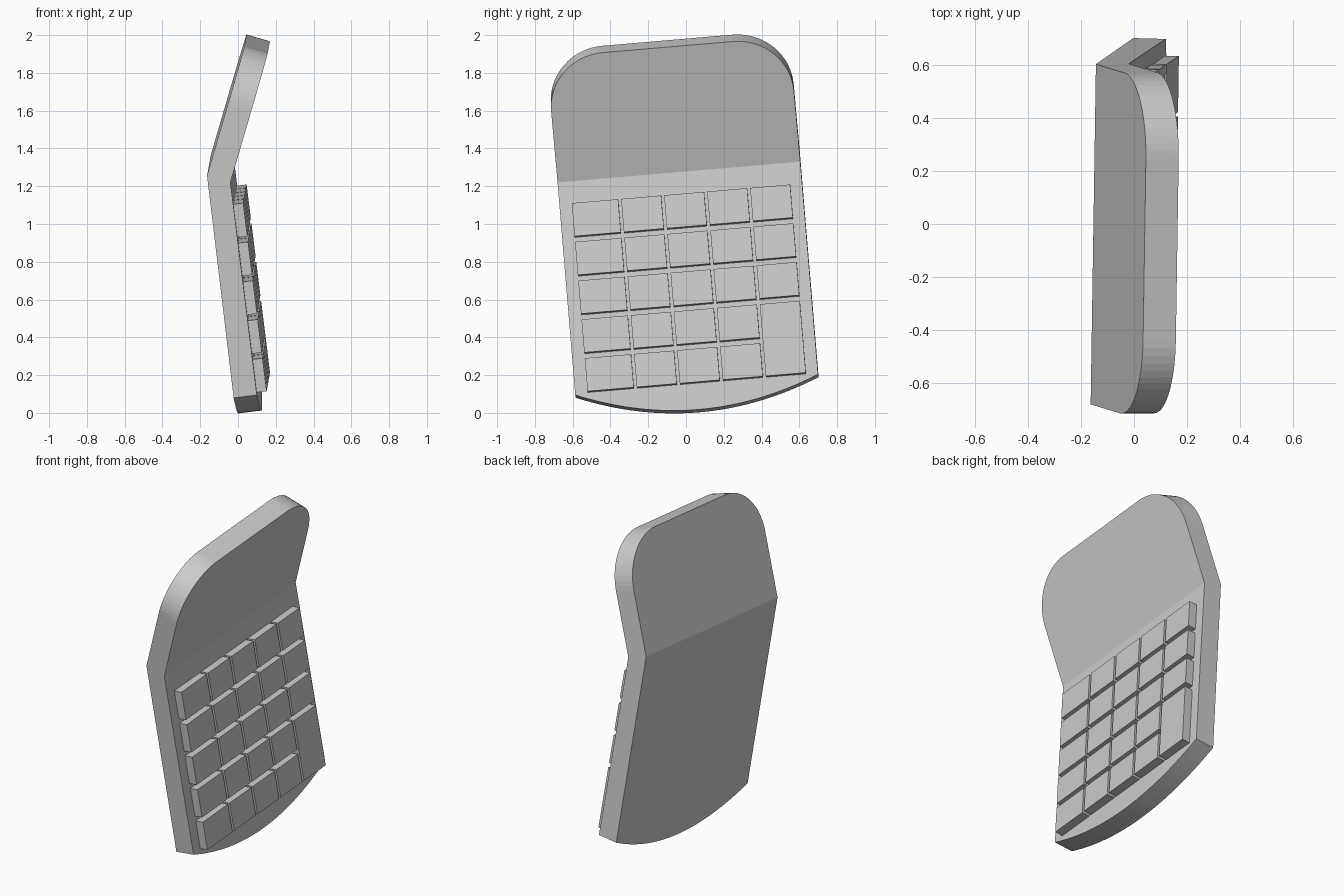
import bpy, bmesh
from math import sin, cos, pi, radians
from mathutils import Vector, Matrix

cube = bpy.data.objects.get("Cube")
if cube:
    bpy.data.objects.remove(cube, do_unlink=True)

grey = bpy.data.materials.new("plain grey")
grey.use_nodes = True
colour = (0.6, 0.6, 0.6, 1)
grey.diffuse_color = colour
grey.node_tree.nodes["Principled BSDF"].inputs["Base Color"].default_value = colour

# Local frame: u across, v up the keypad, n out of the keypad face
u = Vector((0.0155, 0.996, 0.085)).normalized()
n = u.cross(Vector((-0.123, -0.088, 0.988))).normalized()
v = n.cross(u)
fold = Vector((-0.03, -0.0375, 1.275))
frame = Matrix((u, v, n)).transposed().to_4x4()
frame.translation = fold

HALF, LOWER, UPPER = 0.645, 1.138, 0.692
RADIUS, SAG, THICK = 0.30, 0.133, 0.129
BEND = radians(23.3)


def make_object(name, bm):
    bmesh.ops.recalc_face_normals(bm, faces=bm.faces)
    mesh = bpy.data.meshes.new(name)
    bm.to_mesh(mesh)
    bm.free()
    mesh.materials.append(grey)
    obj = bpy.data.objects.new(name, mesh)
    obj.matrix_world = frame
    bpy.context.collection.objects.link(obj)
    return obj


def place(x, s, depth):
    """Point on the bent sheet: s runs up from the fold, depth goes backwards."""
    a = BEND if s >= 0 else 0
    return Vector((x, s * cos(a) + depth * sin(a), s * sin(a) - depth * cos(a)))


# Bent body: rounded upper panel, straight-sided lower panel with curved foot
STEPS = 16
right_corner = [(HALF - RADIUS + RADIUS * cos(i / STEPS * pi / 2),
                 UPPER - RADIUS + RADIUS * sin(i / STEPS * pi / 2)) for i in range(STEPS + 1)]
left_corner = [(-x, s) for x, s in reversed(right_corner)]
upper = [(HALF, 0)] + right_corner + left_corner + [(-HALF, 0)]
foot = []
for i in range(2 * STEPS + 1):
    t = i / STEPS - 1
    foot.append((t * HALF, -LOWER - SAG * (1 - t * t)))
outline = upper + foot

bm = bmesh.new()
front = [bm.verts.new(place(x, s, 0)) for x, s in outline]
back = [bm.verts.new(place(x, s, THICK if s >= 0 else 0.124)) for x, s in outline]
k = len(upper)
for side in (front, back):
    bm.faces.new(side[:k])
    bm.faces.new([side[0]] + side[k - 1:])
for i in range(len(outline)):
    j = (i + 1) % len(outline)
    bm.faces.new((front[i], front[j], back[j], back[i]))
make_object("body", bm)


# Keys: five columns with a wider first one, and a double-height key at lower right
def add_key(name, left, width, top, height, rise=0.052):
    bm = bmesh.new()
    bmesh.ops.create_cube(bm, size=1)
    bmesh.ops.scale(bm, vec=(width, height, rise), verts=bm.verts)
    bmesh.ops.translate(bm, vec=(left + width / 2, top - height / 2, rise / 2), verts=bm.verts)
    make_object(name, bm)


KEY_H, ROW_GAP, COL_GAP = 0.177, 0.0305, 0.016
left = -0.578
for col in range(5):
    width = 0.246 if col == 0 else 0.2125
    for row in range(5):
        top = -0.123 - row * (KEY_H + ROW_GAP)
        tall = col == 4 and row == 3
        if col == 4 and row == 4:
            continue
        height = 2 * KEY_H + ROW_GAP if tall else KEY_H
        add_key("tall_key" if tall else f"key_row{row + 1}_column{col + 1}", left, width, top, height)
    left += width + COL_GAP
